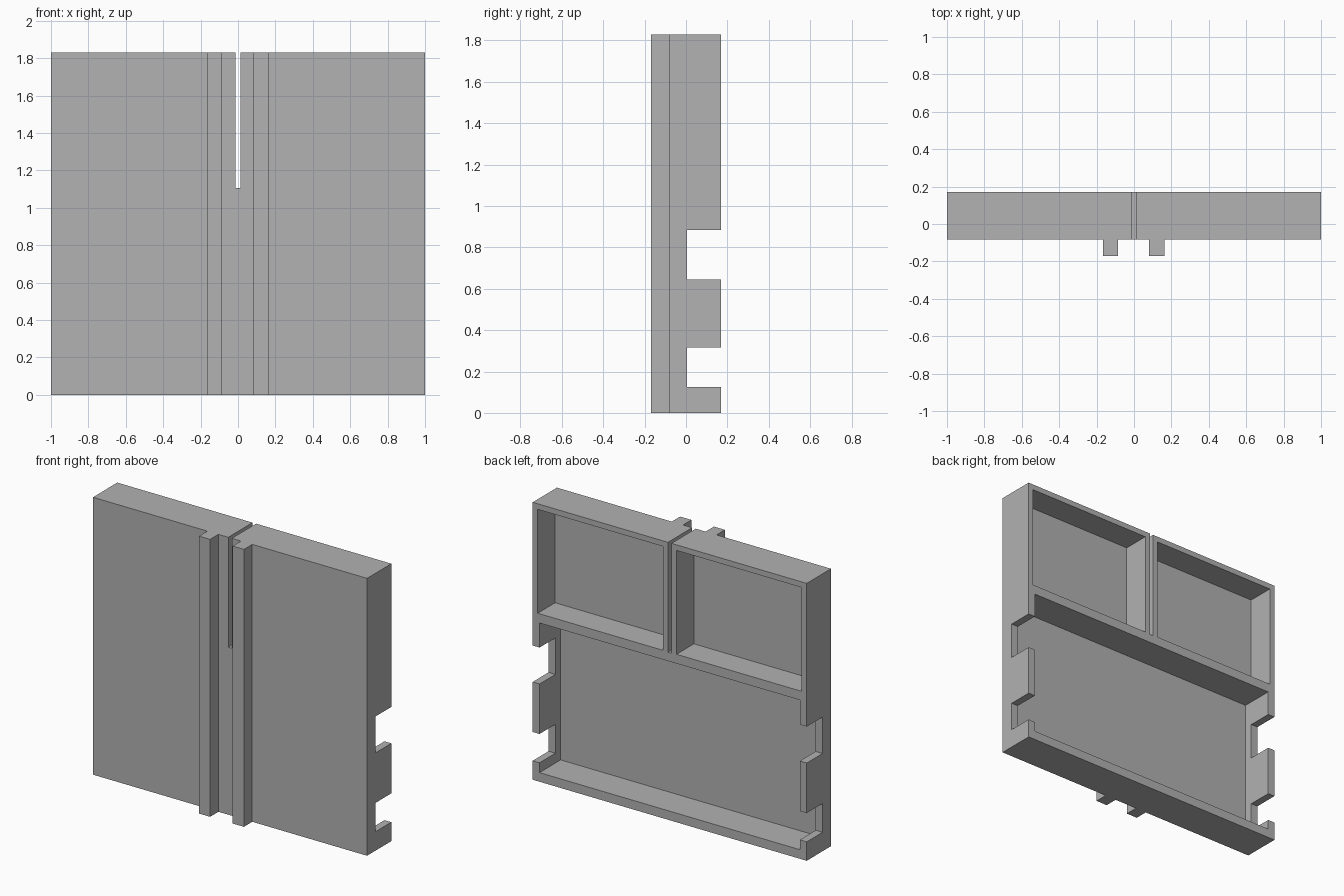
import bpy, bmesh

cube = bpy.data.objects.get("Cube")
if cube:
    bpy.data.objects.remove(cube, do_unlink=True)

HEIGHT, BACK, FACE, RIB = 1.83, 0.17, -0.083, -0.17

grey = bpy.data.materials.new("plain grey")
grey.use_nodes = True
colour = (0.445, 0.445, 0.445, 1)
grey.diffuse_color = colour
grey.node_tree.nodes["Principled BSDF"].inputs["Base Color"].default_value = colour


def prism(name, outline, z0, z1):
    """Extrude a plan outline from z0 to z1."""
    bm = bmesh.new()
    base = bm.faces.new([bm.verts.new((x, y, z0)) for x, y in outline])
    top = bmesh.ops.extrude_face_region(bm, geom=[base])["geom"]
    verts = [v for v in top if isinstance(v, bmesh.types.BMVert)]
    bmesh.ops.translate(bm, verts=verts, vec=(0, 0, z1 - z0))
    bmesh.ops.recalc_face_normals(bm, faces=bm.faces)
    mesh = bpy.data.meshes.new(name)
    bm.to_mesh(mesh)
    bm.free()
    mesh.materials.append(grey)
    obj = bpy.data.objects.new(name, mesh)
    bpy.context.collection.objects.link(obj)
    return obj


def cut(target, name, x, y, z):
    """Subtract a box given as (low, high) ranges."""
    box = prism(name, [(x[0], y[0]), (x[1], y[0]), (x[1], y[1]), (x[0], y[1])], *z)
    box.hide_render = True
    mod = target.modifiers.new(name, "BOOLEAN")
    mod.operation, mod.solver, mod.object = "DIFFERENCE", "EXACT", box
    bpy.context.view_layer.objects.active = target
    bpy.ops.object.modifier_apply(modifier=name)
    bpy.data.objects.remove(box, do_unlink=True)


# Panel with two upright guide ribs on its front
outline = [(-1, BACK), (-1, FACE)]
for a, b in ((-0.165, -0.085), (0.08, 0.162)):
    outline += [(a, FACE), (a, RIB), (b, RIB), (b, FACE)]
outline += [(1, FACE), (1, BACK)]
panel = prism("ribbed_panel", outline, 0, HEIGHT)

# Large lower recess in the back
cut(panel, "lower_recess", (-0.95, 0.95), (-0.05, 0.3), (0.06, 1.047))

# Two upper recesses, and notches through the lower side walls
for side in (-1, 1):
    cut(panel, "upper_recess", sorted((side * 0.05, side * 0.963)),
        (-0.011, 0.3), (1.108, HEIGHT - 0.037))
    for z in ((0.125, 0.315), (0.645, 0.885)):
        cut(panel, "side_notch", sorted((side * 0.9, side * 1.1)), (0.005, 0.3), z)

# Narrow open slot down from the top edge
cut(panel, "centre_slot", (-0.013, 0.013), (-0.3, 0.3), (1.105, 2))
